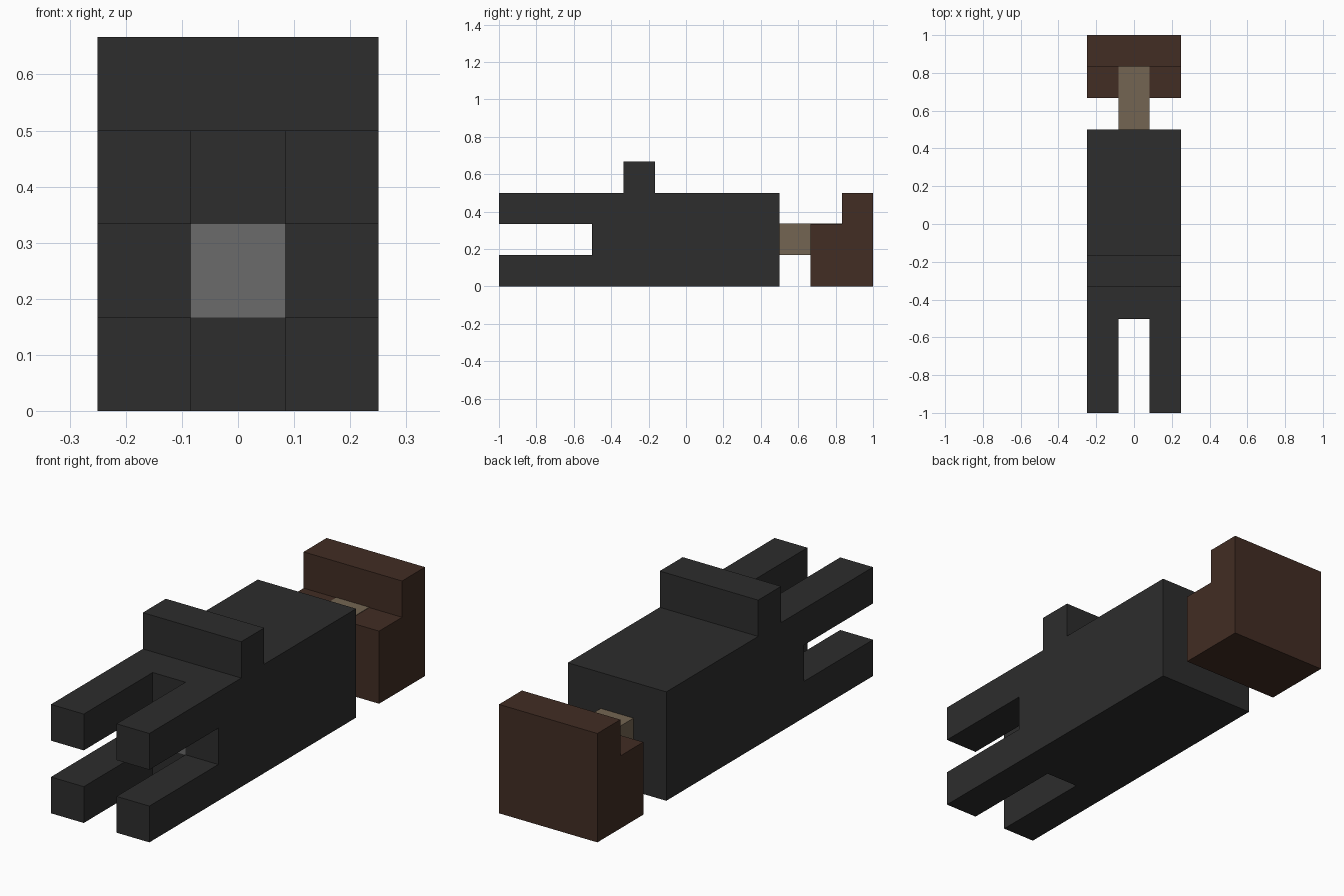
import bpy
import bmesh
from mathutils import Vector

U = 1 / 6  # one block of the model's grid

if "Cube" in bpy.data.objects:
    bpy.data.objects.remove(bpy.data.objects["Cube"], do_unlink=True)


def material(name, rgb):
    mat = bpy.data.materials.new(name)
    mat.use_nodes = True
    mat.diffuse_color = (*rgb, 1)
    bsdf = mat.node_tree.nodes["Principled BSDF"]
    bsdf.inputs["Base Color"].default_value = (*rgb, 1)
    bsdf.inputs["Roughness"].default_value = 0.9
    return mat


charcoal = material("charcoal", (0.026, 0.026, 0.026))
brown = material("dark brown", (0.054, 0.026, 0.017))
tan = material("tan", (0.174, 0.130, 0.084))
grey = material("mid grey", (0.147, 0.147, 0.147))


def prism(name, profile, x0, x1, mat):
    """Extrude a (y, z) outline, in blocks, from x0 to x1."""
    bm = bmesh.new()
    face = bm.faces.new([bm.verts.new(Vector((x0, y, z)) * U) for y, z in profile])
    ext = bmesh.ops.extrude_face_region(bm, geom=[face])
    moved = [g for g in ext["geom"] if isinstance(g, bmesh.types.BMVert)]
    bmesh.ops.translate(bm, verts=moved, vec=((x1 - x0) * U, 0, 0))
    bmesh.ops.recalc_face_normals(bm, faces=bm.faces)
    mesh = bpy.data.meshes.new(name)
    bm.to_mesh(mesh)
    bm.free()
    mesh.materials.append(mat)
    obj = bpy.data.objects.new(name, mesh)
    bpy.context.collection.objects.link(obj)
    return obj


def box(name, x, y, z, mat):
    outline = [(y[0], z[0]), (y[1], z[0]), (y[1], z[1]), (y[0], z[1])]
    return prism(name, outline, x[0], x[1], mat)


# Main body and the raised bar across its top
box("body", (-1.5, 1.5), (-3, 3), (0, 3), charcoal)
box("top_bar", (-1.5, 1.5), (-2, -1), (3, 4), charcoal)

# Four prongs at the front corners
for side, x in (("left", (0.5, 1.5)), ("right", (-1.5, -0.5))):
    for level, z in (("lower", (0, 1)), ("upper", (2, 3))):
        box(f"{level}_{side}_prong", x, (-6, -3), z, charcoal)

# Grey panel between the prongs
box("front_panel", (-0.5, 0.5), (-3.01, -3), (1, 2), grey)

# Neck running into the stepped end block
box("neck", (-0.5, 0.5), (3, 5), (1, 2.01), tan)
prism("end_block", [(4, 0), (6, 0), (6, 3), (5, 3), (5, 2), (4, 2)], -1.5, 1.5, brown)
